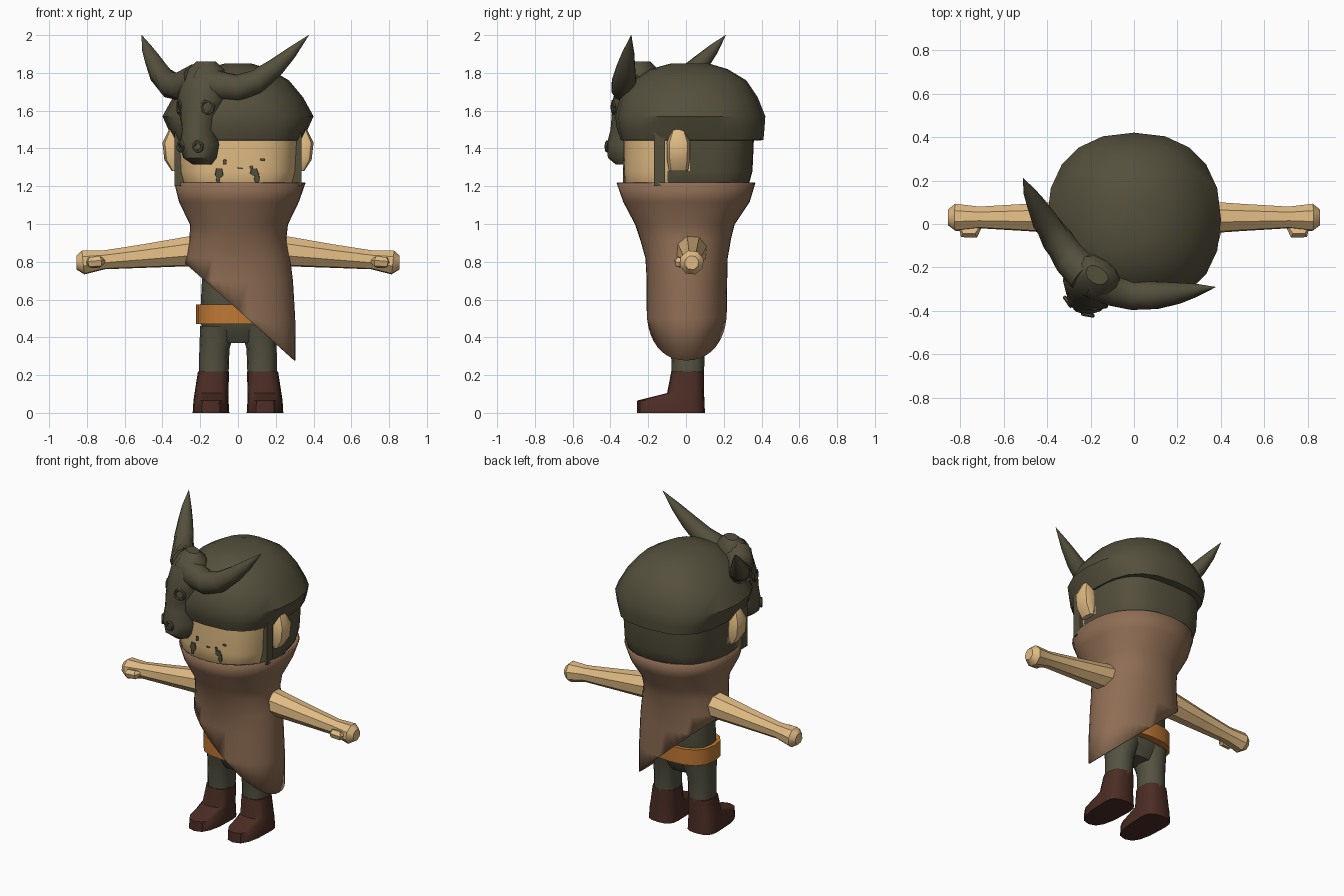
import bpy, bmesh, math
from mathutils import Vector


def mat(name, rgb):
    m = bpy.data.materials.new(name)
    m.diffuse_color = (*rgb, 1)
    return m


OLIVE = mat("dark olive", (0.090, 0.079, 0.046))
TROUSER = mat("grey green", (0.090, 0.086, 0.054))
SKIN = mat("skin", (0.75, 0.50, 0.23))
CLOTH = mat("brown cloth", (0.275, 0.155, 0.09))
ORANGE = mat("orange leather", (0.52, 0.19, 0.035))
BOOT = mat("boot brown", (0.072, 0.026, 0.018))


def finish(name, bm, *mats, angle=40):
    bmesh.ops.recalc_face_normals(bm, faces=bm.faces)
    me = bpy.data.meshes.new(name)
    bm.to_mesh(me)
    bm.free()
    ob = bpy.data.objects.new(name, me)
    bpy.context.collection.objects.link(ob)
    for m in mats:
        me.materials.append(m)
    bpy.ops.object.select_all(action='DESELECT')
    ob.select_set(True)
    bpy.context.view_layer.objects.active = ob
    bpy.ops.object.shade_smooth_by_angle(angle=math.radians(angle))
    return ob


def skin_rings(rings, caps=True):
    """Join rings of points into a surface."""
    bm = bmesh.new()
    vs = [[bm.verts.new(p) for p in r] for r in rings]
    n = len(vs[0])
    for a, b in zip(vs, vs[1:]):
        for i in range(n):
            j = (i + 1) % n
            bm.faces.new((a[i], a[j], b[j], b[i]))
    if caps:
        bm.faces.new(vs[0])
        bm.faces.new(vs[-1])
    return bm


def loft(rings, n=24, p=2.0, caps=True):
    """rings: (cx, cy, z, half width, depth to front, depth to back[, squareness])"""
    out = []
    for cx, cy, z, rx, rf, rb, *own in rings:
        e = 2 / (own[0] if own else p)
        r = []
        for i in range(n):
            a = 2 * math.pi * i / n
            c, s = round(math.cos(a), 6), round(math.sin(a), 6)
            x = math.copysign(abs(c) ** e, c) * rx
            y = math.copysign(abs(s) ** e, s) * (rb if s > 0 else rf)
            r.append((cx + x, cy + y, z))
        out.append(r)
    return skin_rings(out, caps)


def tube(pts, radii, n=10):
    """Round tube through points with a radius at each point."""
    pts = [Vector(p) for p in pts]
    out = []
    for k, (q, r) in enumerate(zip(pts, radii)):
        t = (pts[min(k + 1, len(pts) - 1)] - pts[max(k - 1, 0)]).normalized()
        u = t.cross(Vector((0, 1, 0.3))).normalized()
        v = t.cross(u)
        out.append([q + r * (math.cos(2 * math.pi * i / n) * u + math.sin(2 * math.pi * i / n) * v)
                    for i in range(n)])
    return skin_rings(out)


def box(x0, x1, y0, y1, z0, z1):
    return skin_rings([[(x0, y0, z), (x1, y0, z), (x1, y1, z), (x0, y1, z)] for z in (z0, z1)])


# Head: skin at the front, hair on the back half and below the ears
bm = loft([(0, 0.02, 1.0, 0.15, 0.16, 0.14), (0, 0.02, 1.12, 0.24, 0.28, 0.25),
           (0, 0.02, 1.2, 0.30, 0.345, 0.31), (0, 0.02, 1.28, 0.32, 0.35, 0.332),
           (0, 0.02, 1.46, 0.33, 0.35, 0.34)], n=32, p=3)
for f in bm.faces:
    c = f.calc_center_median()
    hair = c.y > 0.021 or (c.y > -0.06 and c.z < 1.28)
    f.material_index = int(hair and len(f.verts) == 4)
finish("head", bm, SKIN, OLIVE)

# Stubble patches on the face
for i, (x, z, w, h) in enumerate([(-0.1, 1.27, 0.045, 0.05), (-0.105, 1.24, 0.022, 0.04),
                                  (-0.07, 1.33, 0.02, 0.03), (0.085, 1.275, 0.045, 0.035),
                                  (0.1, 1.245, 0.03, 0.05), (0.07, 1.3, 0.02, 0.02),
                                  (0.01, 1.295, 0.03, 0.01), (0.13, 1.34, 0.03, 0.012)]):
    finish(f"face_patch_{i}", loft([(x, -0.33, z - h / 2, w / 4, 0.004, 0.004),
                                    (x, -0.33, z - h / 6, w / 2, 0.004, 0.004),
                                    (x, -0.33, z + h / 2, w / 3, 0.004, 0.004)], n=8, p=6), OLIVE)

# Cap: squarish brim below a rounder dome
finish("cap", loft([(0, 0.02, 1.442, 0.325, 0.355, 0.36, 3), (0, 0.02, 1.444, 0.34, 0.365, 0.39, 2.8),
                    (0, 0.02, 1.50, 0.368, 0.385, 0.395, 2.6), (0, 0.02, 1.57, 0.40, 0.395, 0.40, 2.3),
                    (0, 0.02, 1.67, 0.345, 0.37, 0.36), (0, 0.02, 1.76, 0.27, 0.30, 0.30),
                    (0, 0.02, 1.82, 0.17, 0.21, 0.2), (0, 0.02, 1.85, 0.07, 0.1, 0.1)],
                   n=20, p=2.2), OLIVE, angle=35)

# Open wrapped cloak with a slanting hem
bm = loft([(0.01, 0, 1.22, 0.34, 0.36, 0.36), (0.005, 0, 1.12, 0.31, 0.325, 0.33),
           (0.005, 0, 1.0, 0.252, 0.262, 0.25), (0.0, 0, 0.92, 0.248, 0.235, 0.23),
           (0.0, 0, 0.82, 0.268, 0.207, 0.213), (0.0, 0, 0.7, 0.283, 0.2, 0.21),
           (0, 0, 0.5, 0.295, 0.2, 0.208), (0, 0, 0.2, 0.298, 0.2, 0.208)], n=40, p=2.2, caps=False)
bmesh.ops.bisect_plane(bm, geom=bm.verts[:] + bm.edges[:] + bm.faces[:], plane_co=(0.3, 0, 0.275),
                       plane_no=(0.90, 0, 1), clear_inner=True)
cloak = finish("cloak", bm, CLOTH)
thick = cloak.modifiers.new("thickness", 'SOLIDIFY')
thick.thickness = 0.008

# Torso and belt
finish("torso", loft([(0, 0.01, 0.37, 0.1, 0.07, 0.07), (0, 0.01, 0.42, 0.19, 0.1, 0.1),
                      (0, 0.01, 0.52, 0.2, 0.14, 0.14), (0, 0.01, 0.72, 0.19, 0.14, 0.14),
                      (0, 0.01, 1.0, 0.17, 0.14, 0.14)], n=16, p=2.5), TROUSER)
finish("belt", loft([(0, 0.01, 0.47, 0.222, 0.165, 0.165), (0, 0.01, 0.575, 0.222, 0.165, 0.165)],
                    n=16, p=2.5), ORANGE)

for s, side in ((-1, "left"), (1, "right")):
    # Legs and boots
    finish(f"{side}_leg", loft([(s * 0.128, 0.01, 0.2, 0.078, 0.085, 0.085),
                                (s * 0.125, 0.01, 0.34, 0.08, 0.09, 0.09),
                                (s * 0.105, 0.01, 0.46, 0.095, 0.12, 0.12)], n=12, p=2.4), TROUSER)
    finish(f"{side}_boot", loft([(s * 0.143, 0.01, 0, 0.097, 0.27, 0.09),
                                 (s * 0.143, 0.01, 0.065, 0.093, 0.268, 0.088),
                                 (s * 0.14, 0.01, 0.105, 0.09, 0.11, 0.085),
                                 (s * 0.13, 0.01, 0.22, 0.082, 0.088, 0.085)], n=16, p=2.7), BOOT)
    # Arm ending in a fist, with a thumb
    finish(f"{side}_arm", tube([(s * 0.18, 0.03, 0.86), (s * 0.25, 0.03, 0.856), (s * 0.5, 0.03, 0.83),
                                (s * 0.71, 0.03, 0.81), (s * 0.82, 0.03, 0.796), (s * 0.855, 0.03, 0.795)],
                               [0.085, 0.083, 0.065, 0.052, 0.066, 0.038], n=8), SKIN)
    finish(f"{side}_thumb", tube([(s * 0.715, -0.015, 0.805), (s * 0.73, -0.035, 0.80),
                                  (s * 0.78, -0.035, 0.797), (s * 0.79, 0.0, 0.797)],
                                 [0.015, 0.03, 0.03, 0.02], n=6), SKIN)
    # Ear and the strap in front of it
    finish(f"{side}_ear", loft([(s * 0.33, -0.04, 1.28, 0.02, 0.05, 0.05), (s * 0.34, -0.04, 1.34, 0.05, 0.06, 0.06),
                                (s * 0.345, -0.04, 1.43, 0.055, 0.062, 0.062),
                                (s * 0.335, -0.04, 1.5, 0.03, 0.035, 0.035)], n=8, p=2.6), SKIN)
    xs = sorted((s * 0.282, s * 0.335))
    finish(f"{side}_strap", box(*xs, -0.17, -0.11, 1.2, 1.5), OLIVE)

# Horned skull worn on the front of the cap, turned to one side
YAW = math.radians(-33)
PLACE = (-0.2, -0.28, 0)


def turned(ob):
    ob.location = PLACE
    ob.rotation_euler.z = YAW


turned(finish("skull", loft([(0.03, -0.02, 1.315, 0.05, 0.06, 0.03), (0.02, -0.01, 1.35, 0.09, 0.12, 0.03),
                             (0.01, 0, 1.42, 0.108, 0.14, 0.04), (0.005, 0, 1.50, 0.085, 0.125, 0.06),
                             (0, 0.01, 1.57, 0.105, 0.125, 0.08), (0, 0.02, 1.66, 0.135, 0.115, 0.1),
                             (0, 0.04, 1.75, 0.125, 0.11, 0.1), (0, 0.06, 1.82, 0.10, 0.09, 0.07),
                             (0, 0.06, 1.86, 0.055, 0.045, 0.03)], n=12, p=2.2), OLIVE))


def socket(name, x, y, z, turn, r):
    pts = [Vector((math.cos(a) * r * math.cos(turn), math.cos(a) * r * math.sin(turn),
                   math.sin(a) * r)) + Vector((x, y, z))
           for a in (2 * math.pi * i / 10 for i in range(11))]
    turned(finish(name, tube(pts, [0.009] * 11, n=6), OLIVE))


for s, side in ((-1, "left"), (1, "right")):
    socket(f"{side}_eye_socket", s * 0.09, -0.066, 1.62, s * 0.75, 0.033)
    socket(f"{side}_nostril", s * 0.055 + 0.01, -0.122, 1.41, s * 0.4, 0.024)

# Horns
finish("right_horn", tube([(-0.2, -0.25, 1.76), (-0.1, -0.3, 1.73), (0.0, -0.325, 1.72), (0.1, -0.328, 1.755),
                           (0.2, -0.318, 1.83), (0.28, -0.305, 1.905), (0.375, -0.29, 2.0)],
                          [0.09, 0.08, 0.073, 0.065, 0.05, 0.032, 0.001], n=12), OLIVE)
finish("left_horn", tube([(-0.22, -0.23, 1.76), (-0.29, -0.16, 1.73), (-0.355, -0.07, 1.735), (-0.41, 0.015, 1.79),
                          (-0.45, 0.09, 1.865), (-0.48, 0.145, 1.925), (-0.51, 0.21, 2.0)],
                         [0.09, 0.083, 0.072, 0.06, 0.044, 0.029, 0.001], n=12), OLIVE)
